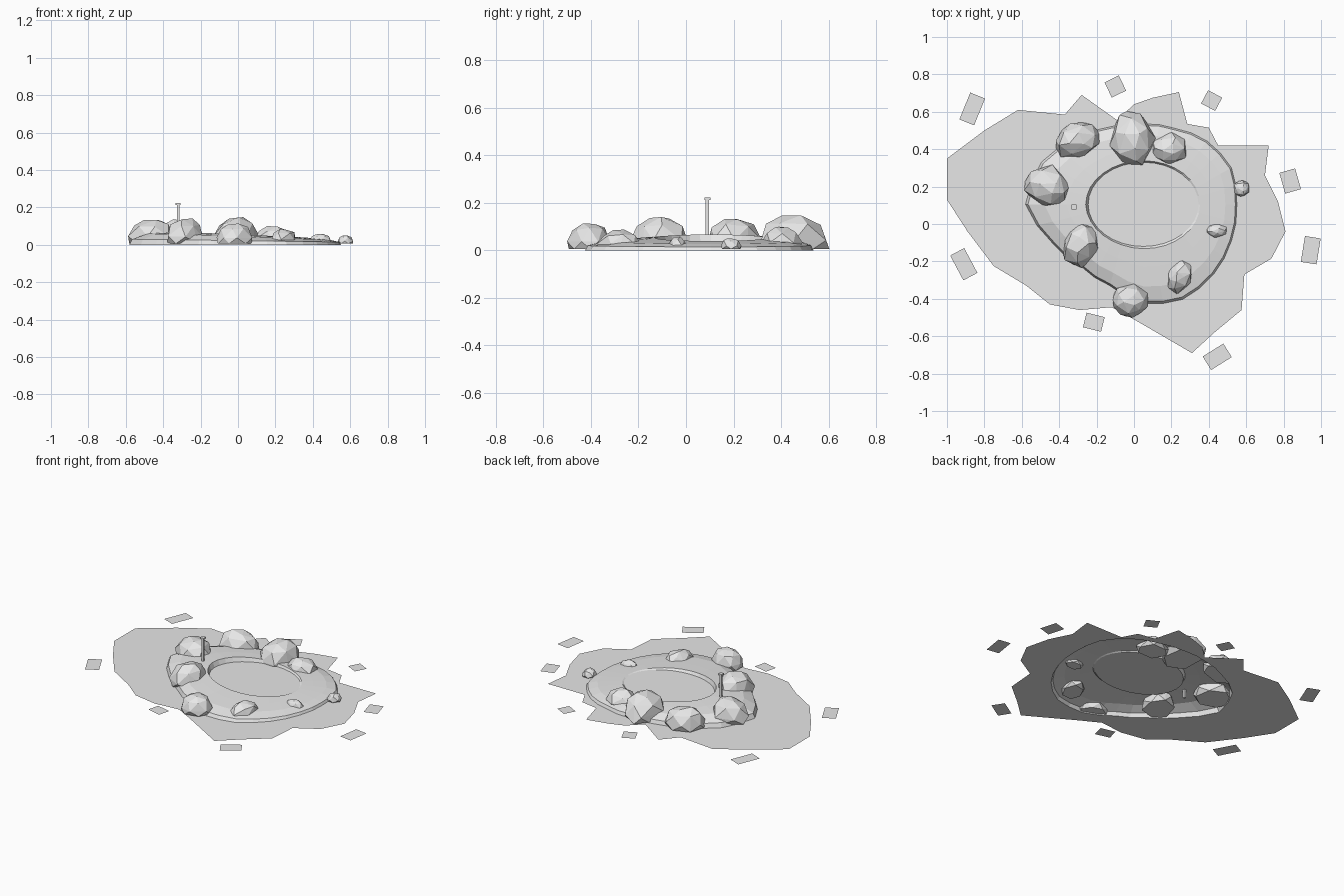
import bpy, bmesh, math, random
from mathutils import Matrix, Vector

if "Cube" in bpy.data.objects:
    bpy.data.objects.remove(bpy.data.objects["Cube"], do_unlink=True)

stone = bpy.data.materials.new("plain_grey")
stone.use_nodes = True
stone.diffuse_color = (0.8, 0.8, 0.8, 1)
stone.node_tree.nodes["Principled BSDF"].inputs["Base Color"].default_value = (0.8, 0.8, 0.8, 1)


def finish(bm, name):
    """Turn a bmesh into a named, grey object."""
    mesh = bpy.data.meshes.new(name)
    bm.to_mesh(mesh)
    bm.free()
    mesh.materials.append(stone)
    obj = bpy.data.objects.new(name, mesh)
    bpy.context.collection.objects.link(obj)
    return obj


def add_ring(bm, points):
    return [bm.verts.new(p) for p in points]


def bridge(bm, outer, inner):
    count = len(outer)
    for i in range(count):
        j = (i + 1) % count
        bm.faces.new((outer[i], outer[j], inner[j], inner[i]))


# Mound and pool outlines, sampled by angle around the pool centre
STEPS = 32
CENTRE = Vector((0.05, 0.105, 0))
reach = [.5, .51, .48, .44, .43, .45, .5, .59, .63, .53, .47, .47, .53, .55, .53, .51]


def direction(i):
    a = math.tau * i / STEPS
    return Vector((math.cos(a), math.sin(a), 0))


def mound_edge(i):
    k, half = divmod(i, 2)
    r = (reach[k] + reach[(k + half) % len(reach)]) / 2
    return CENTRE + direction(i) * r


def pool_edge(i):
    d = direction(i)
    return CENTRE + Vector((d.x * 0.295, d.y * 0.225, 0))


def bank_height(p):
    return 0.053 - 0.045 * (p.x - CENTRE.x)


def bank_ring(t, rise):
    ring = []
    for i in range(STEPS):
        p = mound_edge(i).lerp(pool_edge(i), t)
        p.z = 0.008 + (bank_height(p) - 0.008) * rise
        ring.append(p)
    return ring


# Ground sheet with an irregular coast and an opening under the mound
coast = [(-1, .35), (-.8, .5), (-.62, .61), (-.37, .585), (-.28, .69), (-.09, .555),
         (0, .64), (.1, .675), (.24, .705), (.285, .535), (.4, .515), (.45, .42),
         (.72, .42), (.7, .26), (.77, .12), (.81, -.04), (.735, -.185), (.59, -.27),
         (.575, -.46), (.43, -.58), (.31, -.69), (0, -.51), (-.12, -.445), (-.29, -.46),
         (-.45, -.43), (-.575, -.33), (-.75, -.225), (-.89, -.04), (-1, .13)]
bm = bmesh.new()
edges = []
for loop in ([(x, y, 0) for x, y in coast], [mound_edge(i) for i in range(STEPS)]):
    ring = add_ring(bm, loop)
    edges += [bm.edges.new((ring[i - 1], ring[i])) for i in range(len(ring))]
bmesh.ops.triangle_fill(bm, edges=edges, use_beauty=True, normal=(0, 0, 1))
for face in bm.faces:
    face.normal_update()
    if face.normal.z < 0:
        face.normal_flip()
finish(bm, "ground")

# Mound: low banks rising to the pool lip, then a short wall down
bm = bmesh.new()
rings = [add_ring(bm, [mound_edge(i) for i in range(STEPS)])]
for t, rise in ((0.04, 0.3), (0.3, 0.75), (0.65, 0.9), (0.96, 1.0)):
    rings.append(add_ring(bm, bank_ring(t, rise)))
rings.append(add_ring(bm, [pool_edge(i) + Vector((0, 0, 0.036)) for i in range(STEPS)]))
for outer, inner in zip(rings, rings[1:]):
    bridge(bm, outer, inner)
finish(bm, "mound")

# Pool surface
bm = bmesh.new()
bm.faces.new(add_ring(bm, [pool_edge(i) + Vector((0, 0, 0.036)) for i in range(STEPS)]))
finish(bm, "pool")


# Faceted boulders: convex hulls over jittered, shrinking rings
def boulder(name, x, y, rx, ry, height, turn, sides, seed):
    rng = random.Random(seed)
    bm = bmesh.new()
    base = 0.006
    for level, size, offset in ((0, 0.93, 0), (0.28, 1, 0.5), (0.72, 0.76, 0), (0.95, 0.36, 0.5)):
        count = sides if level < 0.9 else 3
        for i in range(count):
            a = math.tau * (i + offset + rng.uniform(-0.15, 0.15)) / count
            r = size * rng.uniform(0.93, 1.06)
            p = Vector((math.cos(a) * rx * r, math.sin(a) * ry * r, 0))
            p.rotate(Matrix.Rotation(math.radians(turn), 3, "Z"))
            lift = level * rng.uniform(0.9, 1.05) if level else 0
            bm.verts.new((x + p.x, y + p.y, base + (height - base) * min(lift, 1)))
    hull = bmesh.ops.convex_hull(bm, input=bm.verts)
    loose = {g for g in hull["geom_interior"] + hull["geom_unused"]
             if isinstance(g, bmesh.types.BMVert)}
    bmesh.ops.delete(bm, geom=list(loose), context="VERTS")
    bmesh.ops.recalc_face_normals(bm, faces=bm.faces)
    finish(bm, name)


boulder("back_right_boulder", -.3, .45, .13, .1, .14, 20, 6, 1)
boulder("back_boulder", -.01, .455, .155, .12, .15, 95, 6, 2)
boulder("back_left_boulder", .19, .4, .1, .09, .1, 0, 6, 3)
boulder("right_boulder", -.46, .2, .13, .115, .145, -20, 6, 4)
boulder("front_right_boulder", -.28, -.11, .125, .1, .147, 70, 6, 5)
boulder("front_boulder", -.02, -.41, .1, .09, .125, 0, 7, 6)
boulder("front_left_boulder", .245, -.28, .095, .07, .088, 65, 6, 7)
boulder("left_small_rock", .44, -.035, .06, .042, .06, 0, 6, 8)
boulder("left_tiny_rock", .575, .19, .045, .045, .055, 0, 6, 9)

# Flat slabs scattered round the coast: x, y, width, depth, turn
slabs = [(-.865, .615, .085, .155, -22), (-.1, .735, .085, .09, 26), (.415, .66, .085, .08, -28),
         (.835, .23, .088, .115, 16), (.945, -.14, .085, .14, -9), (.445, -.71, .13, .085, 32),
         (-.215, -.525, .1, .08, -14), (-.91, -.215, .085, .15, 28)]
for number, (x, y, width, depth, turn) in enumerate(slabs, 1):
    bm = bmesh.new()
    place = (Matrix.Translation((x, y, 0)) @ Matrix.Rotation(math.radians(turn), 4, "Z")
             @ Matrix.Diagonal((width, depth, 1, 1)))
    bmesh.ops.create_grid(bm, x_segments=1, y_segments=1, size=0.5, matrix=place)
    finish(bm, f"slab_{number}")


# Slim post with a square cap
def block(name, size, bottom, top):
    bm = bmesh.new()
    place = (Matrix.Translation((-.32, .09, (bottom + top) / 2))
             @ Matrix.Diagonal((size, size, top - bottom, 1)))
    bmesh.ops.create_cube(bm, size=1, matrix=place)
    finish(bm, name)


block("post", 0.014, 0.01, 0.212)
block("post_cap", 0.026, 0.212, 0.222)
